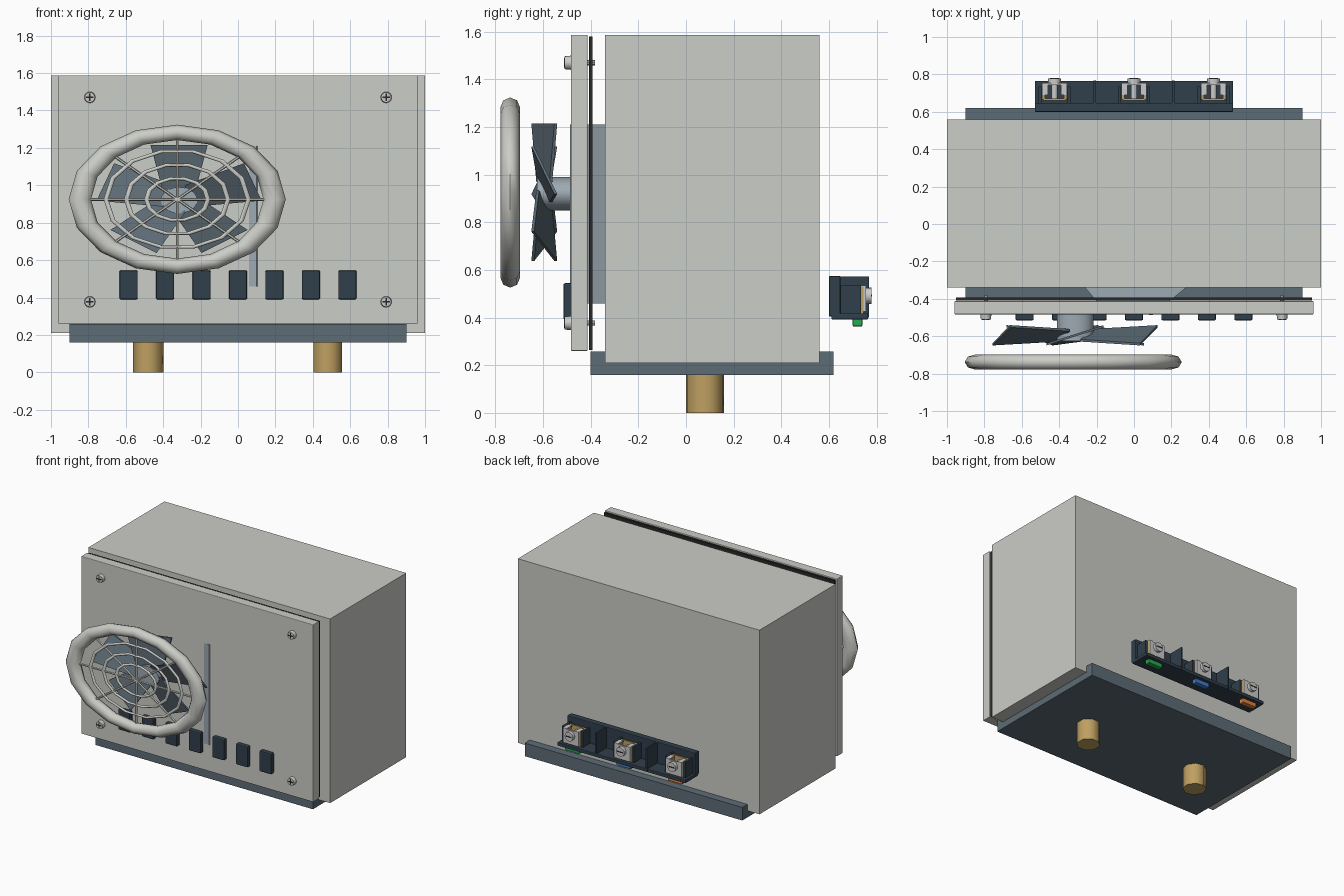
import bpy, bmesh, math
from mathutils import Vector, Matrix

if "Cube" in bpy.data.objects:
    bpy.data.objects.remove(bpy.data.objects["Cube"])


def mat(name, rgb):
    m = bpy.data.materials.new(name)
    m.diffuse_color = (*rgb, 1)
    m.use_nodes = True
    m.node_tree.nodes["Principled BSDF"].inputs["Base Color"].default_value = m.diffuse_color
    return m


PAINT = mat("paint", (0.60, 0.61, 0.57))
SLATE = mat("slate", (0.11, 0.15, 0.18))
DARK = mat("dark_plastic", (0.03, 0.05, 0.07))
RUBBER = mat("rubber", (0.02, 0.02, 0.02))
BRASS = mat("brass", (0.52, 0.35, 0.12))
STEEL = mat("steel", (0.60, 0.60, 0.58))
BLUE_GREY = mat("blue_grey", (0.34, 0.40, 0.45))


def finish(ob, name, m, smooth=None):
    ob.name = name
    ob.data.name = name
    ob.data.materials.append(m)
    if smooth:
        bpy.ops.object.shade_smooth_by_angle(angle=math.radians(smooth))
    return ob


def box(name, lo, hi, m, bevel=0):
    lo, hi = Vector(lo), Vector(hi)
    bpy.ops.mesh.primitive_cube_add(size=1, location=(lo + hi) / 2)
    ob = bpy.context.object
    for v in ob.data.vertices:
        v.co = v.co * (hi - lo)
    if bevel:
        b = ob.modifiers.new("bevel", 'BEVEL')
        b.width, b.segments = bevel, 2
    return finish(ob, name, m)


def rod(name, a, b, r, m, sides=16, spin=0.0, sx=1.0, smooth=40, r2=None):
    """Cylinder from a to b; sx stretches its section along local x."""
    a, b = Vector(a), Vector(b)
    d = b - a
    bpy.ops.mesh.primitive_cone_add(vertices=sides, radius1=r, radius2=r if r2 is None else r2,
                                    depth=d.length, location=(a + b) / 2)
    ob = bpy.context.object
    rot = d.to_track_quat('Z', 'Y').to_matrix().to_4x4()
    if abs(d.normalized().y) > 0.99:
        rot = Matrix.Rotation(math.radians(90 if d.y < 0 else -90), 4, 'X')
    ob.data.transform(rot @ Matrix.Scale(sx, 4, (1, 0, 0)) @ Matrix.Rotation(spin, 4, 'Z'))
    return finish(ob, name, m, smooth)


def ring(name, c, r, tube, sx, m, major, minor):
    bpy.ops.mesh.primitive_torus_add(major_radius=r, minor_radius=tube,
                                     major_segments=major, minor_segments=minor, location=c)
    ob = bpy.context.object
    ob.data.transform(Matrix.Scale(sx, 4, (1, 0, 0)) @ Matrix.Rotation(math.pi / 2, 4, 'X'))
    return finish(ob, name, m, 60)


# Cabinet, base tray, door and seal
box("cabinet", (-1, -0.34, 0.21), (1, 0.56, 1.587), PAINT)
box("base_tray", (-0.9, -0.40, 0.16), (0.9, 0.62, 0.258), SLATE)
box("door", (-0.96, -0.483, 0.26), (0.96, -0.413, 1.587), PAINT, 0.004)
box("door_seal", (-0.953, -0.408, 0.265), (0.953, -0.393, 1.58), RUBBER)

# Internal tank whose edge shows through the door
rod("inner_tank", (0, -0.16, 0.46), (0, -0.16, 1.21), 0.342, BLUE_GREY, 8,
    spin=math.radians(-73), smooth=None)

# Brass stub feet
for side in (-1, 1):
    foot = rod("foot", (side * 0.48, 0.08, 0), (side * 0.48, 0.08, 0.2), 0.082, BRASS, 8,
               spin=math.pi / 8 if side > 0 else 0.2, smooth=60)

# Door vents
for i in range(7):
    x = (i - 3) * 0.195
    box("vent", (x - 0.049, -0.515, 0.39), (x + 0.049, -0.47, 0.545), DARK, 0.008)

# Door screws with cross slots
for x in (-0.792, 0.792):
    for z in (0.377, 1.47):
        rod("screw_head", (x, -0.48, z), (x, -0.51, z), 0.03, STEEL, 16, r2=0.027)
        rod("screw_shank", (x, -0.48, z), (x, -0.382, z), 0.011, STEEL, 8)
        box("screw_slot", (x - 0.02, -0.512, z - 0.004), (x + 0.02, -0.50, z + 0.004), RUBBER)
        box("screw_slot", (x - 0.004, -0.512, z - 0.02), (x + 0.004, -0.50, z + 0.02), RUBBER)

# Fan: hub and five pitched blades, stretched sideways
SX = 1.455
FX, FZ = -0.315, 0.93
rod("fan_hub", (FX, -0.47, 0.92), (FX, -0.625, 0.92), 0.07, BLUE_GREY, 20, sx=1.4)
bm = bmesh.new()
for k in range(5):
    a = math.radians(90 + 72 * k)
    quads = []
    for off in (-0.006, 0.006):
        layer = []
        for rho, t in ((0.04, -0.06), (0.285, -0.105), (0.285, 0.105), (0.04, 0.06)):
            y = -0.595 - t * 0.46 + off
            layer.append(bm.verts.new((FX + SX * (rho * math.cos(a) - t * math.sin(a)), y,
                                       FZ + rho * math.sin(a) + t * math.cos(a))))
        quads.append(layer)
    f, b = quads
    bm.faces.new(f)
    bm.faces.new(b[::-1])
    for i in range(4):
        j = (i + 1) % 4
        bm.faces.new((f[j], f[i], b[i], b[j]))
bmesh.ops.recalc_face_normals(bm, faces=bm.faces)
me = bpy.data.meshes.new("fan_blades")
bm.to_mesh(me)
bm.free()
blades = bpy.data.objects.new("fan_blades", me)
bpy.context.collection.objects.link(blades)
me.materials.append(SLATE)

# Fan guard: thick rim, thin inner rings, spokes
GX, GY, GZ = -0.325, -0.738, 0.925
ring("guard_rim", (GX, GY, GZ), 0.358, 0.041, SX, PAINT, 16, 8)
for r in (0.262, 0.187, 0.113):
    ring("guard_ring", (GX, GY, GZ), r, 0.009, SX, PAINT, 14, 6)
for k in range(4):
    a = math.pi * k / 4
    d = Vector((SX * math.cos(a), 0, math.sin(a))) * 0.345
    c = Vector((GX, GY, GZ))
    rod("guard_spoke", c - d, c + d, 0.008, PAINT, 6)

# Terminal block on the back
box("terminal_back", (-0.53, 0.60, 0.405), (0.53, 0.648, 0.575), DARK, 0.005)
box("terminal_floor", (-0.53, 0.61, 0.393), (0.53, 0.765, 0.418), DARK, 0.004)
for x in (-0.21, 0.21):
    box("terminal_divider", (x - 0.006, 0.64, 0.40), (x + 0.006, 0.768, 0.573), DARK)

# Terminals: brass cage, clamp plate, screw and coloured marker
colours = {-1: (0.75, 0.22, 0.05), 0: (0.05, 0.20, 0.60), 1: (0.02, 0.40, 0.08)}
for i in (-1, 0, 1):
    x = i * 0.425
    for s in (-1, 1):
        e = x + s * 0.058
        box("cage_side", (e - 0.008, 0.665, 0.418), (e + 0.008, 0.745, 0.53), BRASS)
        e = x + s * 0.078
        box("cell_cheek", (e - 0.008, 0.64, 0.41), (e + 0.008, 0.735, 0.535), DARK)
    box("cage_rear", (x - 0.06, 0.66, 0.418), (x + 0.06, 0.672, 0.53), BRASS)
    box("clamp_plate", (x - 0.066, 0.742, 0.425), (x + 0.066, 0.755, 0.53), STEEL)
    box("clamp_lip", (x - 0.066, 0.69, 0.525), (x - 0.035, 0.755, 0.535), STEEL)
    box("clamp_lip", (x + 0.035, 0.69, 0.525), (x + 0.066, 0.755, 0.535), STEEL)
    rod("terminal_screw", (x, 0.67, 0.492), (x, 0.757, 0.492), 0.017, STEEL, 12)
    rod("terminal_screw_head", (x, 0.755, 0.492), (x, 0.779, 0.492), 0.034, STEEL, 16)
    box("terminal_screw_slot", (x - 0.025, 0.772, 0.488), (x + 0.025, 0.781, 0.496), RUBBER)
    box("marker", (x - 0.06, 0.70, 0.362), (x + 0.06, 0.74, 0.40),
        mat("marker_%d" % i, colours[i]), 0.006)
